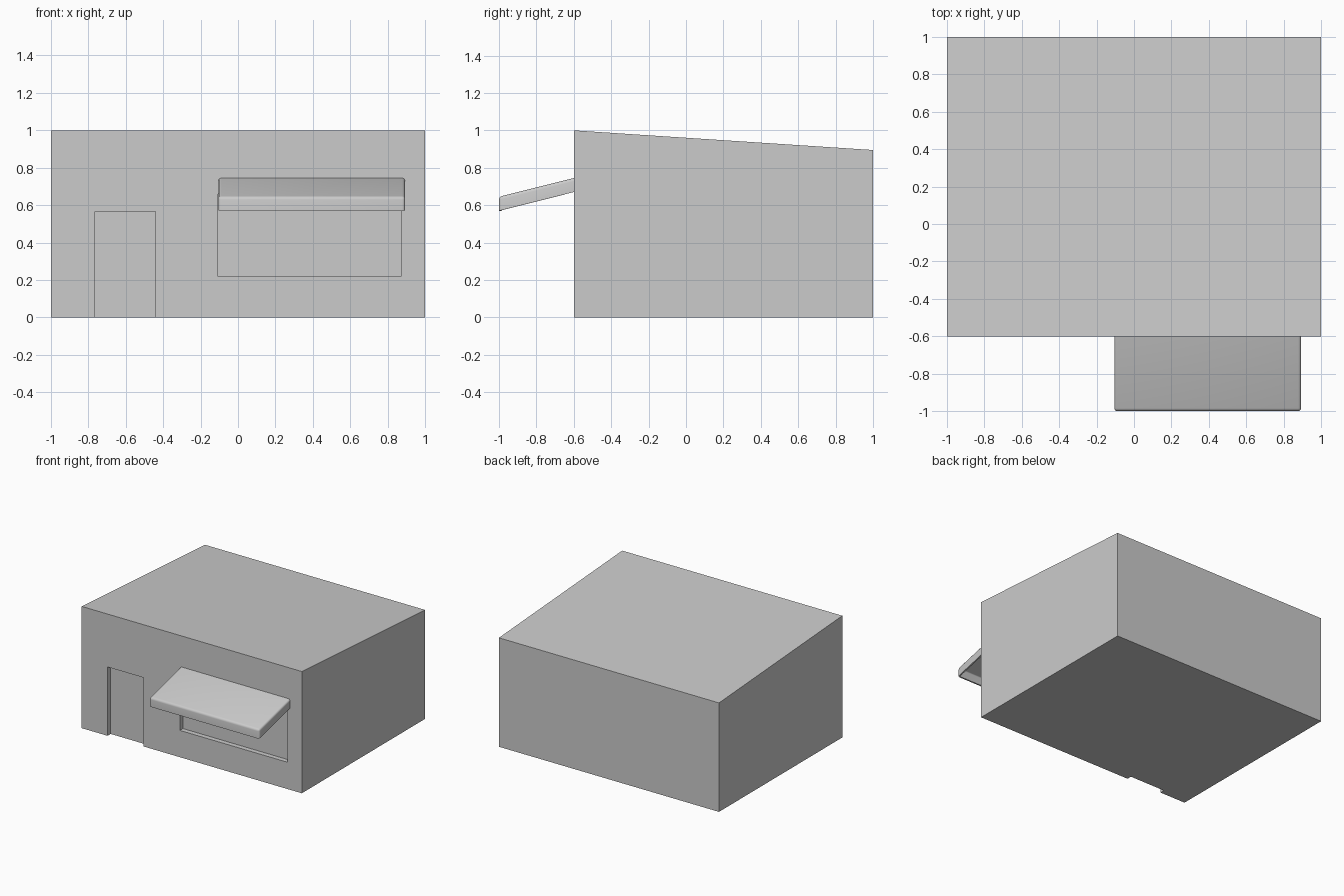
import bpy
import bmesh

cube = bpy.data.objects.get("Cube")
if cube:
    bpy.data.objects.remove(cube, do_unlink=True)

grey = bpy.data.materials.new("plain grey")
grey.use_nodes = True
grey.diffuse_color = (0.6, 0.6, 0.6, 1)
grey.node_tree.nodes["Principled BSDF"].inputs["Base Color"].default_value = (0.6, 0.6, 0.6, 1)


def prism(name, profile, x0, x1):
    """Extrude a (y, z) profile along x."""
    bm = bmesh.new()
    face = bm.faces.new([bm.verts.new((x0, y, z)) for y, z in profile])
    out = bmesh.ops.extrude_face_region(bm, geom=[face])
    moved = [v for v in out["geom"] if isinstance(v, bmesh.types.BMVert)]
    bmesh.ops.translate(bm, verts=moved, vec=(x1 - x0, 0, 0))
    bmesh.ops.recalc_face_normals(bm, faces=bm.faces)
    mesh = bpy.data.meshes.new(name)
    bm.to_mesh(mesh)
    bm.free()
    mesh.materials.append(grey)
    obj = bpy.data.objects.new(name, mesh)
    bpy.context.collection.objects.link(obj)
    return obj


def activate(obj):
    bpy.ops.object.select_all(action="DESELECT")
    obj.select_set(True)
    bpy.context.view_layer.objects.active = obj


FRONT = -0.6
RECESS = 0.04


def cut_recess(target, name, x0, x1, z0, z1):
    """Sink a shallow rectangular opening into the front wall."""
    back, ahead = FRONT + RECESS, FRONT - 0.1
    cutter = prism(name, [(ahead, z0), (back, z0), (back, z1), (ahead, z1)], x0, x1)
    cutter.hide_render = True
    activate(target)
    mod = target.modifiers.new(name, "BOOLEAN")
    mod.operation = "DIFFERENCE"
    mod.solver = "EXACT"
    mod.object = cutter
    bpy.ops.object.modifier_apply(modifier=mod.name)
    bpy.data.objects.remove(cutter, do_unlink=True)


# Building with a roof that falls towards the back
building = prism("building", [(FRONT, 0), (1, 0), (1, 0.895), (FRONT, 1)], -1, 1)
cut_recess(building, "door_recess", -0.765, -0.44, -0.1, 0.565)
cut_recess(building, "window_recess", -0.108, 0.87, 0.22, 0.66)

# Sloping awning: a thin shell, open below and against the wall
awning = prism("awning", [(-1, 0.57), (FRONT, 0.67), (FRONT, 0.745), (-1, 0.645)], -0.105, 0.893)
bm = bmesh.new()
bm.from_mesh(awning.data)
bm.normal_update()
open_faces = [f for f in bm.faces if f.normal.z < -0.5 or f.normal.y > 0.9]
bmesh.ops.delete(bm, geom=open_faces, context="FACES")
folds = [e for e in bm.edges if len(e.link_faces) == 2]
bmesh.ops.bevel(bm, geom=folds, offset=0.016, segments=4, profile=0.5, affect="EDGES")
bm.to_mesh(awning.data)
bm.free()
activate(awning)
shell = awning.modifiers.new("shell", "SOLIDIFY")
shell.thickness = 0.012
shell.offset = -1
bpy.ops.object.modifier_apply(modifier=shell.name)
bpy.ops.object.shade_smooth_by_angle(angle=0.6)
